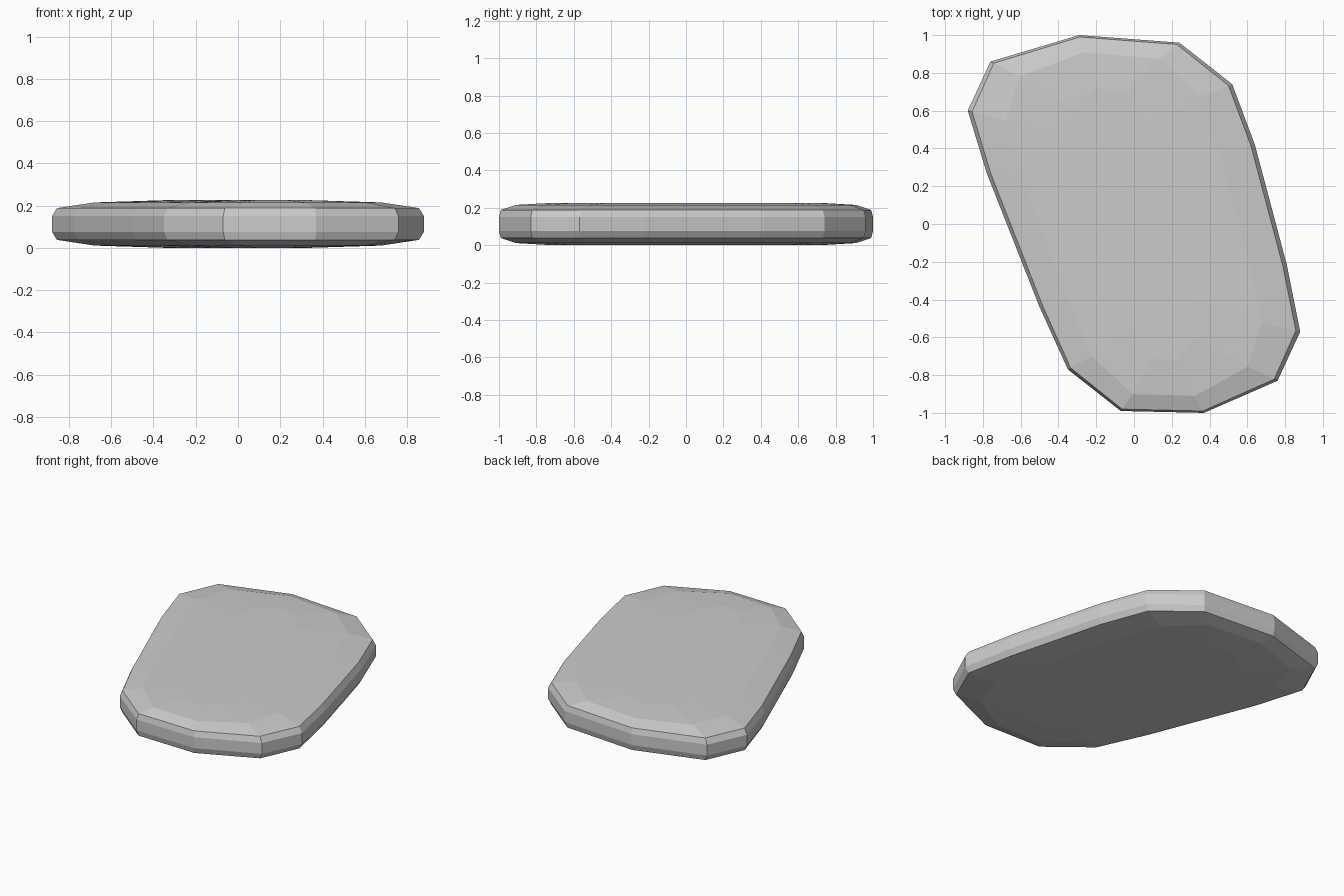
import bpy
import bmesh

cube = bpy.data.objects.get("Cube")
if cube:
    bpy.data.objects.remove(cube, do_unlink=True)

# Plan outline, counter-clockwise
OUTLINE = [(-0.07, -0.99), (0.37, -1.0), (0.76, -0.83), (0.88, -0.57),
           (0.81, -0.22), (0.64, 0.42), (0.52, 0.74), (0.24, 0.96),
           (-0.29, 1.0), (-0.76, 0.86), (-0.88, 0.60), (-0.78, 0.27),
           (-0.50, -0.44), (-0.35, -0.77)]
# Edge section above the middle: height offset, width scale, length scale
SECTION = [(0.037, 1.0, 1.0), (0.075, 0.97, 0.99),
           (0.102, 0.74, 0.91), (0.113, 0.30, 0.72)]
MIDDLE = 0.113
LEAN = -0.28  # sideways lean of the long axis


def add_ring(bm, height, width, length):
    """One copy of the outline, narrowed towards the leaning long axis."""
    return [bm.verts.new((LEAN * y * length + (x - LEAN * y) * width,
                          y * length, height)) for x, y in OUTLINE]


# Grey stone
grey = bpy.data.materials.new("stone grey")
grey.use_nodes = True
colour = (0.6, 0.6, 0.6, 1.0)
grey.diffuse_color = colour
grey.node_tree.nodes["Principled BSDF"].inputs["Base Color"].default_value = colour

# Flat slab: the section is mirrored below the middle
bm = bmesh.new()
levels = [(-h, w, l) for h, w, l in reversed(SECTION)] + SECTION
rings = [add_ring(bm, MIDDLE + h, w, l) for h, w, l in levels]
count = len(OUTLINE)
for low, high in zip(rings, rings[1:]):
    for i in range(count):
        j = (i + 1) % count
        bm.faces.new((low[i], low[j], high[j], high[i]))
bm.faces.new(rings[-1])
bm.faces.new(reversed(rings[0]))
bmesh.ops.recalc_face_normals(bm, faces=bm.faces)

mesh = bpy.data.meshes.new("stone_slab")
bm.to_mesh(mesh)
bm.free()
mesh.materials.append(grey)
slab = bpy.data.objects.new("stone_slab", mesh)
bpy.context.collection.objects.link(slab)
